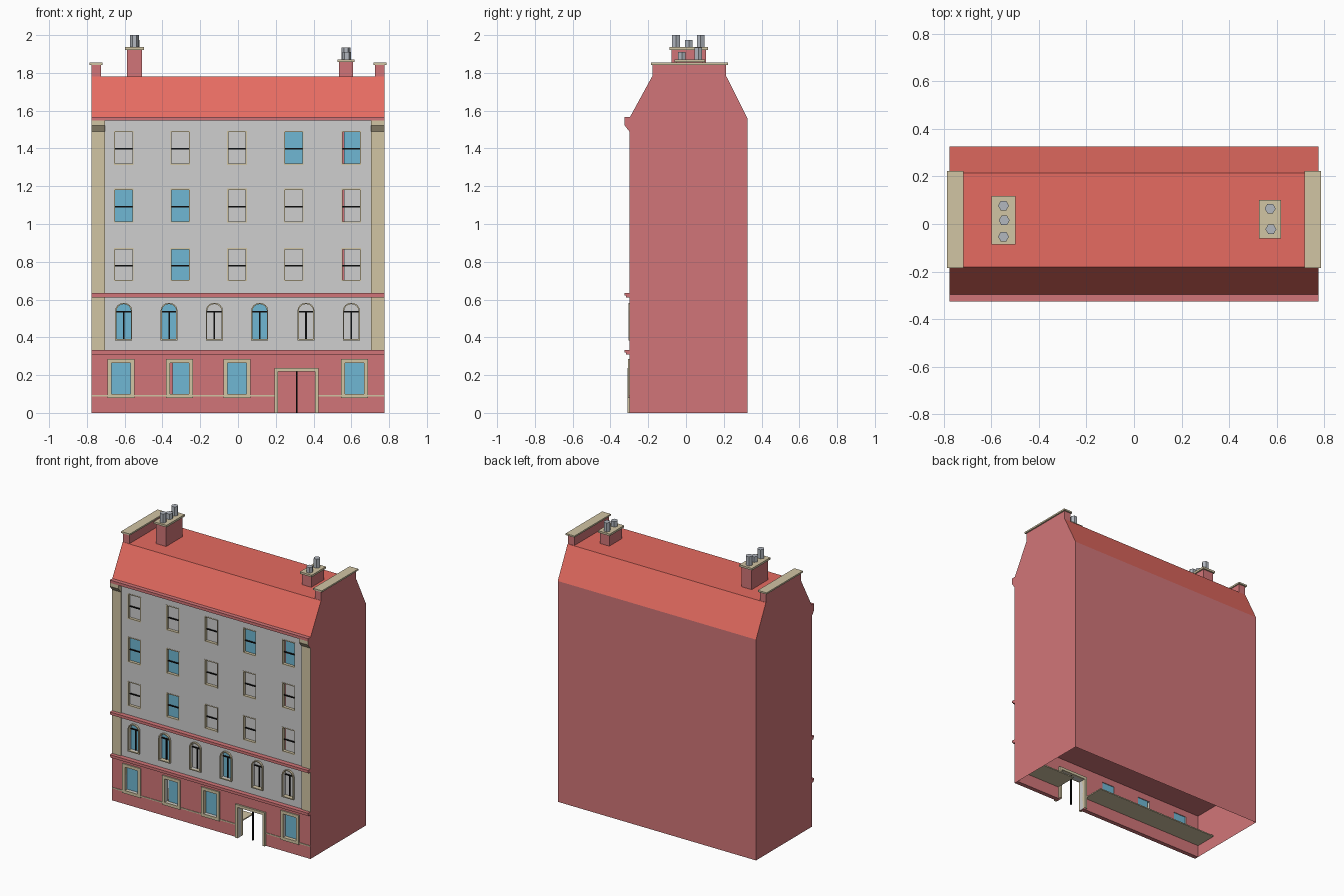
import bpy, bmesh, math

cube = bpy.data.objects.get("Cube")
if cube:
    bpy.data.objects.remove(cube, do_unlink=True)


def material(name, *srgb):
    m = bpy.data.materials.new(name)
    lin = [c / 12.92 if c < 0.04 else ((c + 0.055) / 1.055) ** 2.4 for c in srgb]
    m.diffuse_color = (*lin, 1)
    m.use_nodes = True
    node = next(n for n in m.node_tree.nodes if n.type == 'BSDF_PRINCIPLED')
    node.inputs["Base Color"].default_value = (*lin, 1)
    return m


BRICK = material("pink brick", 0.82, 0.46, 0.47)
ROOF = material("red roof", 0.90, 0.42, 0.38)
GREY = material("grey render", 0.81, 0.81, 0.81)
STONE = material("beige stone", 0.82, 0.77, 0.64)
GLASS = material("blue glass", 0.44, 0.72, 0.83)
BLACK = material("black bars", 0.04, 0.04, 0.04)
POT = material("pot grey", 0.70, 0.72, 0.75)
HALF = 0.775    # half width of the building


def finish(name, bm, mat, ends=False):
    """Make the object; with ends, faces on the gable planes become brick."""
    bmesh.ops.recalc_face_normals(bm, faces=bm.faces)
    me = bpy.data.meshes.new(name)
    me.materials.append(mat)
    if ends:
        me.materials.append(BRICK)
        for f in bm.faces:
            if all(abs(abs(v.co.x) - HALF) < 0.001 for v in f.verts):
                f.material_index = 1
    bm.to_mesh(me)
    bm.free()
    ob = bpy.data.objects.new(name, me)
    bpy.context.collection.objects.link(ob)
    return ob


def add_prism(bm, pts, axis, lo, hi):
    """Extrude a profile: axis x takes (y, z) points, axis y takes (x, z)."""
    def at(p, d):
        return (d, p[0], p[1]) if axis == 'x' else (p[0], d, p[1])
    a = [bm.verts.new(at(p, lo)) for p in pts]
    b = [bm.verts.new(at(p, hi)) for p in pts]
    bm.faces.new(a)
    bm.faces.new(b[::-1])
    for i in range(len(pts)):
        j = (i + 1) % len(pts)
        bm.faces.new((a[i], a[j], b[j], b[i]))


def prism(name, pts, axis, lo, hi, mat, ends=False):
    bm = bmesh.new()
    add_prism(bm, pts, axis, lo, hi)
    return finish(name, bm, mat, ends)


def box(name, x0, x1, y0, y1, z0, z1, mat, ends=False):
    return prism(name, outline(x0, x1, z0, z1), 'y', y0, y1, mat, ends)


def outline(x0, x1, z0, z1, rise=0):
    """Opening outline from bottom left over the top to bottom right."""
    if not rise:
        return [(x0, z0), (x0, z1), (x1, z1), (x1, z0)]
    c, r = (x0 + x1) / 2, (x1 - x0) / 2
    arc = [(c - r * math.cos(math.pi * i / 8),
            z1 - rise + rise * math.sin(math.pi * i / 8)) for i in range(9)]
    return [(x0, z0)] + arc + [(x1, z0)]


def frame(name, x0, x1, z0, z1, t, y0, y1, rise=0, open_base=False):
    """Stone border of width t around an opening."""
    foot = 0 if open_base else t
    inner = outline(x0, x1, z0, z1, rise)
    outer = outline(x0 - t, x1 + t, z0 - foot, z1 + t, rise and rise + t)
    bm = bmesh.new()
    rings = [[bm.verts.new((p[0], y, p[1])) for p in pts]
             for pts, y in ((outer, y0), (inner, y0), (inner, y1), (outer, y1))]
    n = len(inner)
    for i in range(n - 1 if open_base else n):
        j = (i + 1) % n
        for k in range(4):
            a, b = rings[k], rings[(k + 1) % 4]
            bm.faces.new((a[i], a[j], b[j], b[i]))
    return finish(name, bm, STONE)


def cut(wall, openings):
    """Cut all outlines through a wall and bake the result."""
    bm = bmesh.new()
    for pts in openings:
        add_prism(bm, pts, 'y', -0.4, -0.2)
    cutter = finish("cutter", bm, STONE)
    cutter.hide_render = True
    mod = wall.modifiers.new("openings", 'BOOLEAN')
    mod.operation, mod.solver, mod.object = 'DIFFERENCE', 'EXACT', cutter
    bpy.context.view_layer.update()
    graph = bpy.context.evaluated_depsgraph_get()
    baked = bpy.data.meshes.new_from_object(wall.evaluated_get(graph))
    wall.modifiers.clear()
    wall.data = baked
    bpy.data.objects.remove(cutter, do_unlink=True)


# Brick shell with mansard roof, open at the bottom and front
profile = [(0.325, 0), (0.325, 1.56), (0.215, 1.78), (-0.18, 1.78), (-0.3, 1.56), (-0.3, 0)]
bm = bmesh.new()
sides = [[bm.verts.new((x, y, z)) for y, z in profile] for x in (-HALF, HALF)]
for s in sides:
    bm.faces.new(s)
for i in range(4):
    f = bm.faces.new((sides[0][i], sides[0][i + 1], sides[1][i + 1], sides[1][i]))
    f.material_index = 1 if i else 0
shell = finish("brick_shell_and_roof", bm, BRICK)
shell.data.materials.append(ROOF)

# Front walls
ground_wall = box("ground_wall", -HALF, HALF, -0.298, -0.268, 0, 0.32, GREY, True)
upper_wall = box("upper_wall", -0.71, 0.71, -0.292, -0.262, 0.32, 1.555, GREY)
ground_cuts, upper_cuts = [], []

# Upper sash windows
lit = {(0, 3), (0, 4), (1, 0), (1, 1), (2, 1)}
for row, (z0, z1) in enumerate(((1.315, 1.49), (1.01, 1.185), (0.70, 0.87))):
    for col, x in enumerate((-0.605, -0.305, -0.005, 0.295, 0.6)):
        x0, x1 = x - 0.05, x + 0.05
        gap = 0.012 if col == 4 else 0
        upper_cuts.append(outline(x0, x1, z0, z1))
        frame("sash_frame", x0 + 0.004, x1 - 0.004, z0 + 0.004, z1 - 0.004, 0.006, -0.294, -0.264)
        box("sash_pane", x0 + gap, x1, -0.274, -0.268, z0, z1, GLASS if (row, col) in lit else GREY)
        mid = (z0 + z1) / 2 - 0.005
        box("sash_bar", x0, x1, -0.28, -0.274, mid - 0.004, mid + 0.004, BLACK)

# Arched windows
for i, x in enumerate((-0.605, -0.365, -0.125, 0.115, 0.36, 0.6)):
    x0, x1, z0, z1, rise = x - 0.038, x + 0.038, 0.39, 0.576, 0.035
    shape = outline(x0, x1, z0, z1, rise)
    upper_cuts.append(shape)
    frame("arched_frame", x0, x1, z0, z1, 0.007, -0.305, -0.27, rise)
    prism("arched_pane", shape, 'y', -0.274, -0.268, GLASS if i in (0, 1, 3) else GREY)
    box("arched_crossbar", x0, x1, -0.28, -0.274, 0.531, 0.539, BLACK)
    box("arched_mullion", x - 0.004, x + 0.004, -0.28, -0.274, z0, 0.535, BLACK)

# Ground floor windows with wide stone surrounds
for i, x in enumerate((-0.62, -0.31, -0.005, 0.617)):
    x0, x1, z0, z1 = x - 0.05, x + 0.05, 0.1, 0.265
    gap = 0.012 if i == 1 else 0
    ground_cuts.append(outline(x0, x1, z0, z1))
    frame("window_surround", x0, x1, z0, z1, 0.021, -0.306, -0.275)
    box("ground_pane", x0 + gap, x1, -0.28, -0.274, z0, z1, GLASS)

# Open doorway
ground_cuts.append(outline(0.213, 0.407, -0.1, 0.218))
frame("door_frame", 0.213, 0.407, 0, 0.218, 0.019, -0.31, -0.25, open_base=True)
box("door_bar", 0.306, 0.314, -0.28, -0.272, 0, 0.218, BLACK)

cut(ground_wall, ground_cuts)
cut(upper_wall, upper_cuts)

# Stone bands, floor ledges and cornice
for x0, x1 in ((-HALF, 0.195), (0.425, HALF)):
    box("plinth_ledge", x0, x1, -0.302, -0.11, 0.086, 0.094, STONE, True)
for z, back in ((0.31, 0.0), (0.612, -0.28)):
    box("string_course_lower", -HALF, HALF, -0.318, back, z, z + 0.01, STONE, True)
    box("string_course_upper", -HALF, HALF, -0.325, back, z + 0.01, z + 0.023, STONE, True)
box("cornice", -HALF, HALF, -0.325, -0.28, 1.547, 1.567, STONE, True)

# Pilasters, cornice brackets and gable parapets on both sides
for s in (-1, 1):
    a, b = sorted((s * 0.705, s * HALF))
    box("pilaster", a, b, -0.3, -0.265, 0.32, 1.55, STONE, True)
    bracket = [(-0.28, 1.49), (-0.3, 1.49), (-0.325, 1.522), (-0.325, 1.55), (-0.28, 1.55)]
    prism("cornice_bracket", bracket, 'x', a, b, STONE, True)
    a, b = sorted((s * 0.725, s * HALF))
    box("gable_parapet", a, b, -0.178, 0.212, 1.75, 1.843, BRICK)
    a, b = sorted((s * 0.717, s * 0.785))
    box("parapet_coping", a, b, -0.185, 0.222, 1.843, 1.854, STONE)


# Chimneys with hexagonal pots
def chimney(x, y, w, d, top, pots):
    box("chimney_stack", x - w, x + w, y - d, y + d, 1.75, top, BRICK)
    e = 0.01
    box("chimney_cap", x - w - e, x + w + e, y - d - e, y + d + e, top, top + 0.014, STONE)
    for dx, dy, z in pots:
        ring = [math.radians(60 * i) for i in range(6)]
        bm = bmesh.new()
        low = [bm.verts.new((x + dx + 0.023 * math.cos(t), y + dy + 0.023 * math.sin(t), top)) for t in ring]
        face = bm.faces.new(low)
        new = bmesh.ops.extrude_face_region(bm, geom=[face])["geom"]
        for v in new:
            if isinstance(v, bmesh.types.BMVert):
                v.co.z = z
        finish("chimney_pot", bm, POT)


chimney(-0.548, 0.015, 0.04, 0.092, 1.922,
        [(0, -0.068, 2.0), (0.003, 0, 1.975), (0, 0.062, 2.0)])
chimney(0.572, 0.02, 0.036, 0.07, 1.858, [(0.003, -0.042, 1.91), (0, 0.045, 1.935)])
